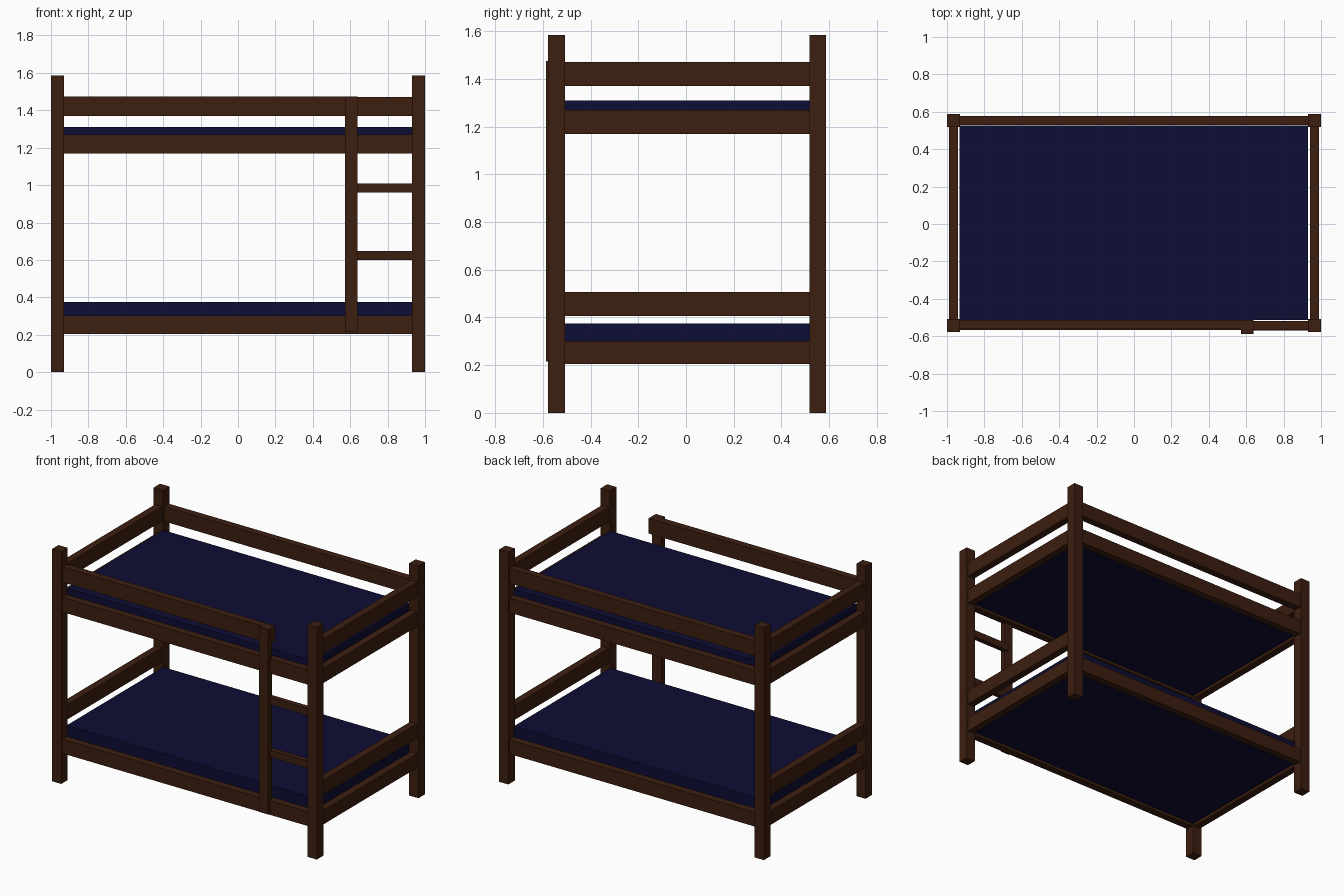
import bpy

if "Cube" in bpy.data.objects:
    bpy.data.objects.remove(bpy.data.objects["Cube"])


def material(name, rgb):
    m = bpy.data.materials.new(name)
    m.diffuse_color = (*rgb, 1)
    m.use_nodes = True
    m.node_tree.nodes["Principled BSDF"].inputs["Base Color"].default_value = m.diffuse_color
    return m


wood = material("dark_wood", (0.045, 0.013, 0.005))
fabric = material("navy_fabric", (0.004, 0.004, 0.035))


def box(name, x, y, z, mat=wood):
    """Box from (min, max) ranges on each axis."""
    bpy.ops.mesh.primitive_cube_add(size=1)
    ob = bpy.context.object
    ob.name = name
    ob.location = [(a + b) / 2 for a, b in (x, y, z)]
    ob.scale = [b - a for a, b in (x, y, z)]
    bpy.ops.object.transform_apply(location=True, rotation=False, scale=True)
    ob.data.materials.append(mat)
    return ob


FRONT_POST = (-0.578, -0.508)
BACK_POST = (0.518, 0.588)
FRONT_RAIL = (-0.568, -0.518)
BACK_RAIL = (0.528, 0.578)
SPAN_X = (-0.93, 0.93)
SPAN_Y = (-0.508, 0.518)

# Corner posts
for side, x in (("left", (-1, -0.93)), ("right", (0.93, 1))):
    box(f"front_{side}_post", x, FRONT_POST, (0, 1.585))
    box(f"back_{side}_post", x, BACK_POST, (0, 1.585))

# Bed frames, mattresses and end guards for both bunks
bunks = (
    ("lower", (0.205, 0.302), (0.22, 0.375), (0.407, 0.507)),
    ("upper", (1.17, 1.27), (1.185, 1.31), (1.37, 1.472)),
)
for bunk, rail_z, mattress_z, guard_z in bunks:
    box(f"{bunk}_front_rail", SPAN_X, FRONT_RAIL, rail_z)
    box(f"{bunk}_back_rail", SPAN_X, BACK_RAIL, rail_z)
    for side, x in (("left", (-0.99, -0.94)), ("right", (0.94, 0.99))):
        box(f"{bunk}_{side}_end_rail", x, SPAN_Y, rail_z)
        box(f"{bunk}_{side}_end_guard", x, SPAN_Y, guard_z)
    box(f"{bunk}_mattress", (-0.933, 0.93), (-0.512, 0.526), mattress_z, fabric)

# Long guards on the upper bunk, the front one stopping at the ladder
box("upper_back_guard", SPAN_X, BACK_RAIL, (1.37, 1.472))
box("upper_front_guard", (-0.93, 0.64), (-0.562, -0.512), (1.37, 1.475))

# Ladder
box("ladder_upright", (0.572, 0.64), (-0.588, -0.55), (0.215, 1.475))
for i, z in enumerate(((0.6, 0.648), (0.96, 1.008))):
    box(f"ladder_rung_{i + 1}", (0.62, 0.94), (-0.57, -0.535), z)
